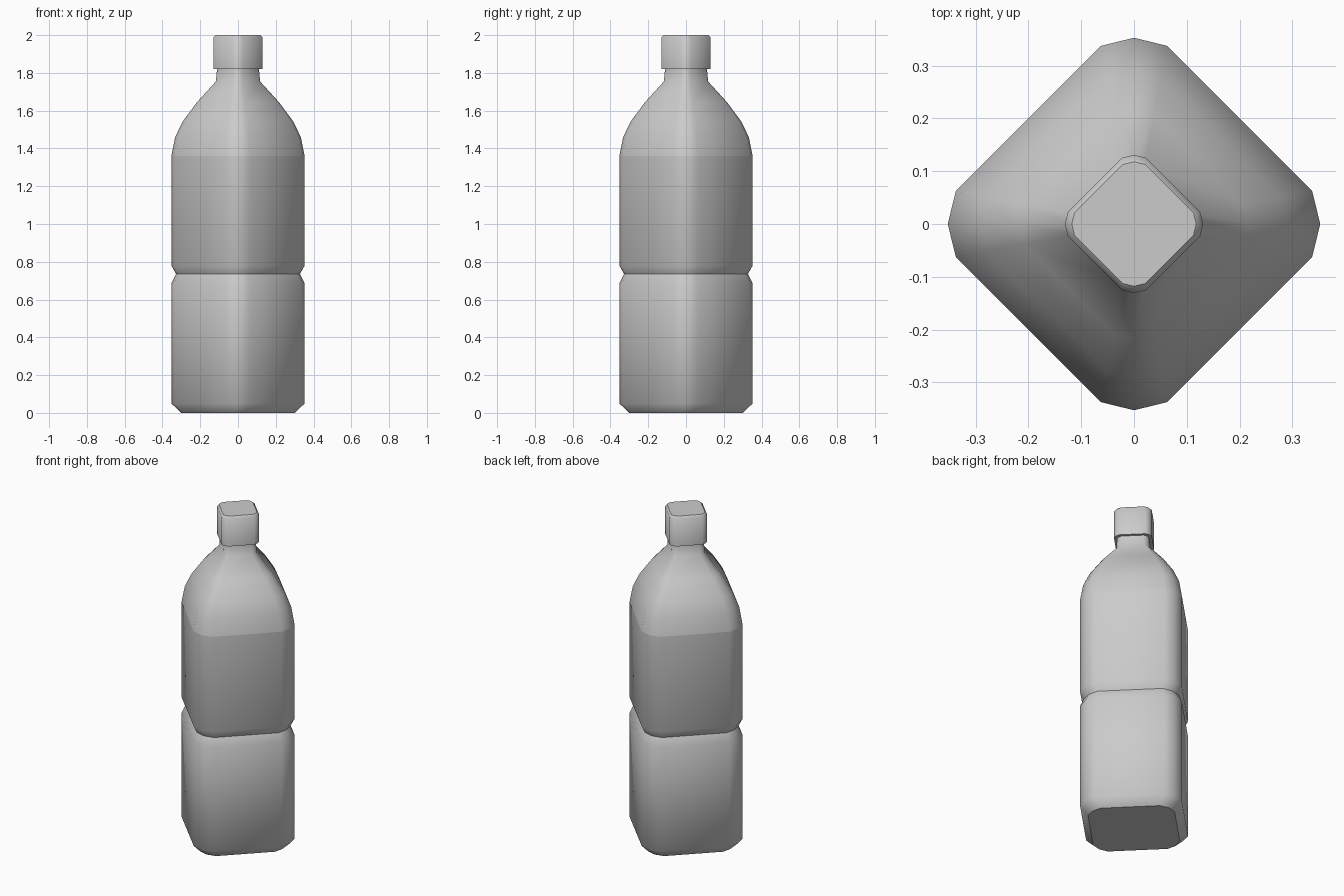
import bpy, bmesh

if "Cube" in bpy.data.objects:
    bpy.data.objects.remove(bpy.data.objects["Cube"])

# Rounded-square cross-section (12 sides, turned 45 degrees), unit corner radius
QUARTER = [(1.0, 0.0), (0.957, 0.176), (0.176, 0.957)]
SECTION = []
for cos, sin in [(1, 0), (0, 1), (-1, 0), (0, -1)]:
    SECTION += [(x * cos - y * sin, x * sin + y * cos) for x, y in QUARTER]


def loft(name, profile, sharp_rings, cap_bottom=False, cap_top=False):
    """Stack scaled cross-sections along z from (radius, height) pairs."""
    bm = bmesh.new()
    rings = [[bm.verts.new((x * r, y * r, z)) for x, y in SECTION] for r, z in profile]
    n = len(SECTION)
    for low, high in zip(rings, rings[1:]):
        for i in range(n):
            j = (i + 1) % n
            bm.faces.new((low[i], low[j], high[j], high[i]))
    if cap_bottom:
        bm.faces.new(rings[0][::-1])
    if cap_top:
        bm.faces.new(rings[-1])
    for face in bm.faces:
        face.smooth = True
    for k in sharp_rings:
        for i in range(n):
            bm.edges.get((rings[k][i], rings[k][(i + 1) % n])).smooth = False
    mesh = bpy.data.meshes.new(name)
    bm.to_mesh(mesh)
    bm.free()
    obj = bpy.data.objects.new(name, mesh)
    bpy.context.collection.objects.link(obj)
    return obj


# Bottle body: base chamfer, waist groove, domed shoulder and neck
loft("bottle_body", [
    (0.30, 0.0), (0.353, 0.05), (0.353, 0.685), (0.328, 0.735),
    (0.353, 0.78), (0.353, 1.36), (0.333, 1.46), (0.291, 1.545),
    (0.217, 1.645), (0.117, 1.755), (0.111, 1.82),
], sharp_rings=[0, 3, 5], cap_bottom=True)

# Screw cap: underside lip, straight wall, small top chamfer
loft("bottle_cap", [
    (0.111, 1.82), (0.131, 1.82), (0.131, 1.988), (0.118, 2.0),
], sharp_rings=[1, 3], cap_top=True)
